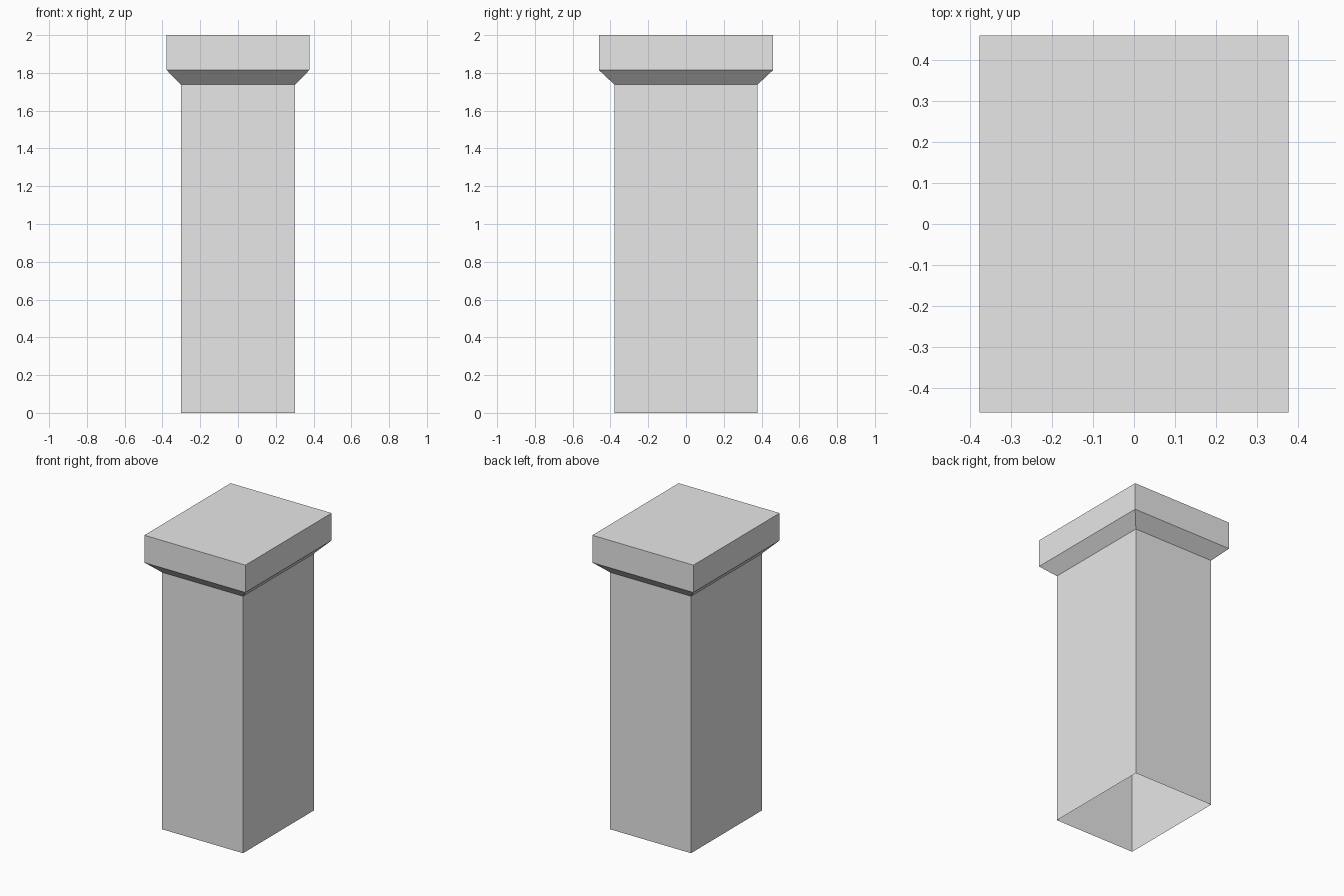
import bpy
import bmesh

if "Cube" in bpy.data.objects:
    bpy.data.objects.remove(bpy.data.objects["Cube"])

stone = bpy.data.materials.new("light_grey_stone")
stone.diffuse_color = (0.8, 0.8, 0.8, 1.0)
stone.use_nodes = True
stone.node_tree.nodes["Principled BSDF"].inputs["Base Color"].default_value = stone.diffuse_color


def stacked_rings(name, rings, cap_top=False):
    """Loft rectangular rings given as (half x, half y, z), bottom to top."""
    bm = bmesh.new()
    loops = [[bm.verts.new((sx * hx, sy * hy, z))
              for sx, sy in ((-1, -1), (1, -1), (1, 1), (-1, 1))]
             for hx, hy, z in rings]
    for low, high in zip(loops, loops[1:]):
        for i in range(4):
            j = (i + 1) % 4
            bm.faces.new((low[i], low[j], high[j], high[i]))
    if cap_top:
        bm.faces.new(loops[-1])
    mesh = bpy.data.meshes.new(name)
    bm.to_mesh(mesh)
    bm.free()
    mesh.materials.append(stone)
    obj = bpy.data.objects.new(name, mesh)
    bpy.context.collection.objects.link(obj)
    return obj


# Hollow rectangular shaft, open at the base
stacked_rings("pillar_shaft", [(0.303, 0.379, 0.0), (0.303, 0.379, 1.738)])

# Flared collar and straight-sided slab on top
stacked_rings("pillar_cap", [(0.303, 0.379, 1.738), (0.378, 0.461, 1.815),
                             (0.378, 0.461, 2.0)], cap_top=True)
